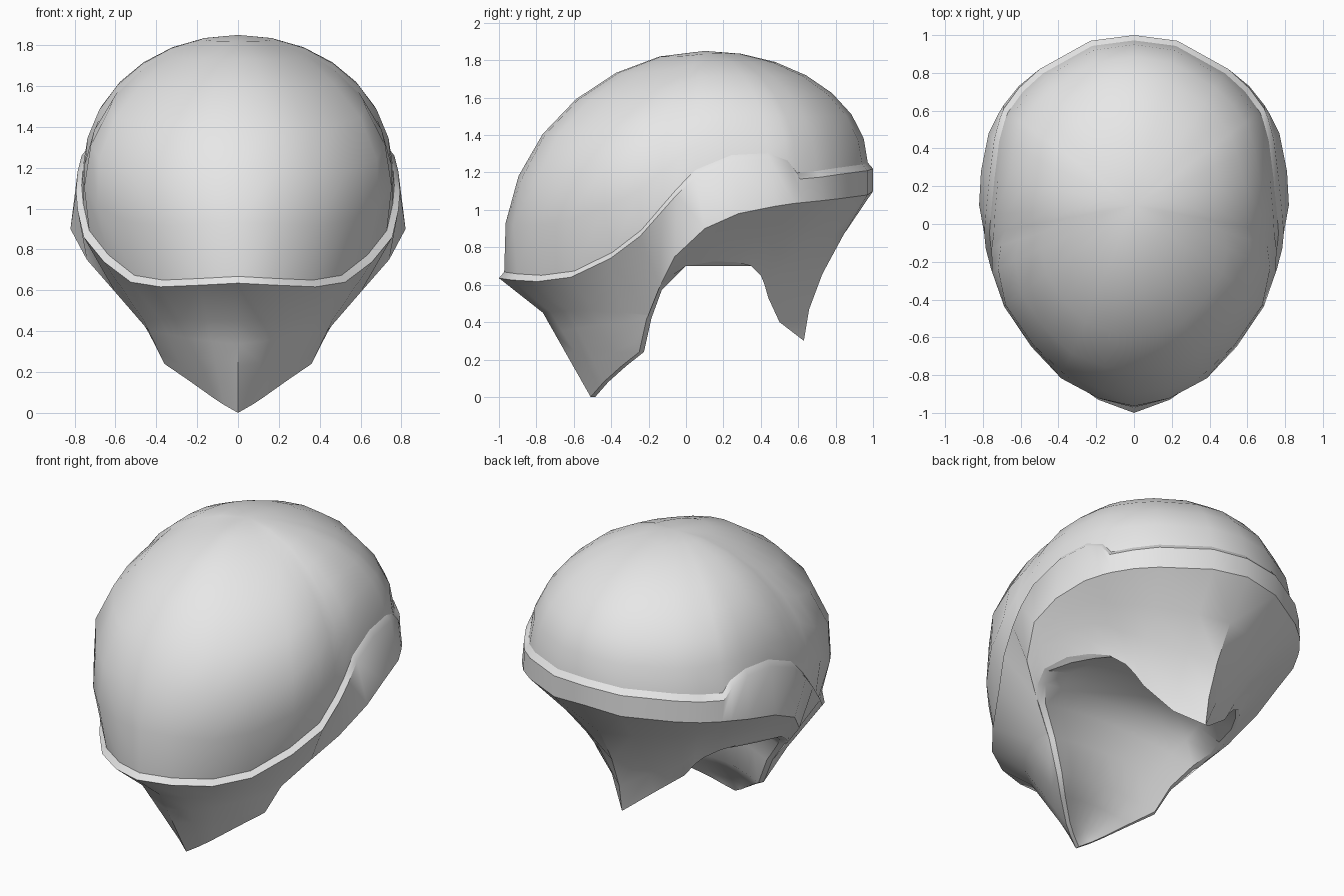
import bpy
import bmesh
import math
from mathutils import Vector

if "Cube" in bpy.data.objects:
    bpy.data.objects.remove(bpy.data.objects["Cube"])

grey = bpy.data.materials.new("light grey")
grey.diffuse_color = (0.8, 0.8, 0.8, 1)
grey.use_nodes = True
grey.node_tree.nodes["Principled BSDF"].inputs["Base Color"].default_value = grey.diffuse_color

# Right half, front to back: upper rim of the band
RIM = [(0, -1, .635), (.19, -.93, .625), (.38, -.795, .617), (.525, -.615, .64),
       (.657, -.405, .74), (.755, -.245, .86), (.785, -.13, .99),
       (.793, -.05, 1.08), (.785, .05, 1.18), (.765, .25, 1.26), (.74, .45, 1.27),
       (.71, .56, 1.23), (.69, .61, 1.165), (.61, .72, 1.175), (.5, .82, 1.19),
       (.23, .97, 1.21), (0, 1, 1.22)]
# Bend below the band, running into the front flap
BEND = [(0, -.765, .45), (.15, -.725, .455), (.28, -.63, .46), (.38, -.5, .46),
        (.46, -.34, .45), (.47, -.2, .44), (.6, -.14, .59), (.74, -.06, .75),
        (.82, .1, .9), (.81, .28, .98), (.77, .48, 1.02), (.72, .58, 1.035),
        (.69, .63, 1.04), (.61, .73, 1.05), (.5, .82, 1.06), (.23, .97, 1.08),
        (0, 1, 1.1)]
# Lower edge: front point, side cutout, back point
EDGE = [(0, -.51, 0), (.07, -.475, .04), (.13, -.44, .08), (.25, -.345, .165),
        (.36, -.25, .24), (.45, -.21, .42), (.57, -.155, .57), (.64, -.08, .645),
        (.66, 0, .7), (.62, .15, .725), (.55, .27, .72), (.48, .35, .7),
        (.4, .4, .65), (.35, .42, .6), (.3, .44, .53), (.13, .5, .4),
        (0, .63, .3)]
RIM, BEND, EDGE = ([Vector(p) for p in row] for row in (RIM, BEND, EDGE))
CROWN = Vector((0, .1, 1.85))
# Foot of the dome, set in from the rim to leave a narrow step
FOOT = [Vector((p.x * .965, p.y * .972, p.z + .033)) for p in RIM]
# Evened-out foot heights at the back, so the rim's dip stays out of the dome
EVEN = [p.z for p in FOOT[:8]] + [1.2, 1.24, 1.25, 1.24, 1.23, 1.225, 1.23,
                                  1.24, 1.25]
# How far each column of the dome swells out over the rim
SWELL = [.08, .18, .32, .42, .5, .3, .12] + [0] * 10


def loft(name, rows, apex=None, centre=(0, .1, .9), outward=True):
    """Skin rows of points and mirror to the left half."""
    bm = bmesh.new()
    grid = [[bm.verts.new(p) for p in row] for row in rows]
    for low, high in zip(grid, grid[1:]):
        for i in range(len(low) - 1):
            bm.faces.new((low[i], low[i + 1], high[i + 1], high[i]))
    if apex:
        top = bm.verts.new(apex)
        for a, b in zip(grid[-1], grid[-1][1:]):
            bm.faces.new((a, b, top))
    half = bm.verts[:] + bm.edges[:] + bm.faces[:]
    bmesh.ops.mirror(bm, geom=half, axis='X', merge_dist=.0005)
    bmesh.ops.remove_doubles(bm, verts=bm.verts[:], dist=.0005)
    bmesh.ops.recalc_face_normals(bm, faces=bm.faces[:])
    bm.normal_update()
    facing = sum(f.normal.dot(f.calc_center_median() - Vector(centre))
                 for f in bm.faces)
    if (facing > 0) != outward:
        bmesh.ops.reverse_faces(bm, faces=bm.faces[:])
    mesh = bpy.data.meshes.new(name)
    bm.to_mesh(mesh)
    bm.free()
    mesh.materials.append(grey)
    obj = bpy.data.objects.new(name, mesh)
    bpy.context.collection.objects.link(obj)
    bpy.ops.object.select_all(action='DESELECT')
    obj.select_set(True)
    bpy.context.view_layer.objects.active = obj
    bpy.ops.object.shade_smooth_by_angle(angle=math.radians(37))


# Dome: quarter-ellipse columns from foot to crown, rounding to an oval plan
dome = [FOOT]
for k in range(1, 7):
    a = math.radians(90 * k / 7)
    row = []
    for p, z, swell in zip(FOOT, EVEN, SWELL):
        d = p - CROWN
        oval = 1 / math.hypot(d.x / .75, d.y / (1.08 if d.y < 0 else .87))
        blend = .8 * math.sin(a)
        swell *= math.sin(a) * math.cos(a) ** 3
        q = CROWN + d * (math.cos(a) * (1 + (oval - 1) * blend) + swell)
        q.z = z + (CROWN.z - z) * math.sin(a)
        row.append(q)
    dome.append(row)
loft("dome", dome, CROWN)


# Band and flaps: step, band, then a skirt curving in to the lower edge
def skirt(t):
    row = []
    for i, (b, e) in enumerate(zip(BEND, EDGE)):
        pull = .21 * min(1, max(0, (i - 8) / 4))
        mid = (b + e) / 2
        ctrl = Vector((mid.x * (1 - pull), mid.y * (1 - pull), mid.z - pull * .4))
        row.append(b * (1 - t) ** 2 + ctrl * 2 * t * (1 - t) + e * t * t)
    return row


loft("band_and_flaps", [FOOT, RIM] + [skirt(t) for t in (0, .25, .5, .75, 1)])

# Underside: narrow lip, then an arched hollow running from side to side
lip = [Vector((p.x * .95, p.y + (.025 if p.y < 0 else 0), min(p.z, .7)))
       for p in EDGE]
across = []
for s in (1, .75, .5, .25, 0):
    rise = 1 - s * s
    across.append([Vector((p.x * s, p.y - (.1 * p.x * rise if p.y < 0 else 0),
                           p.z + .16 * p.x * rise)) for p in lip])
loft("underside", [EDGE] + across, centre=(0, .1, .2), outward=False)
